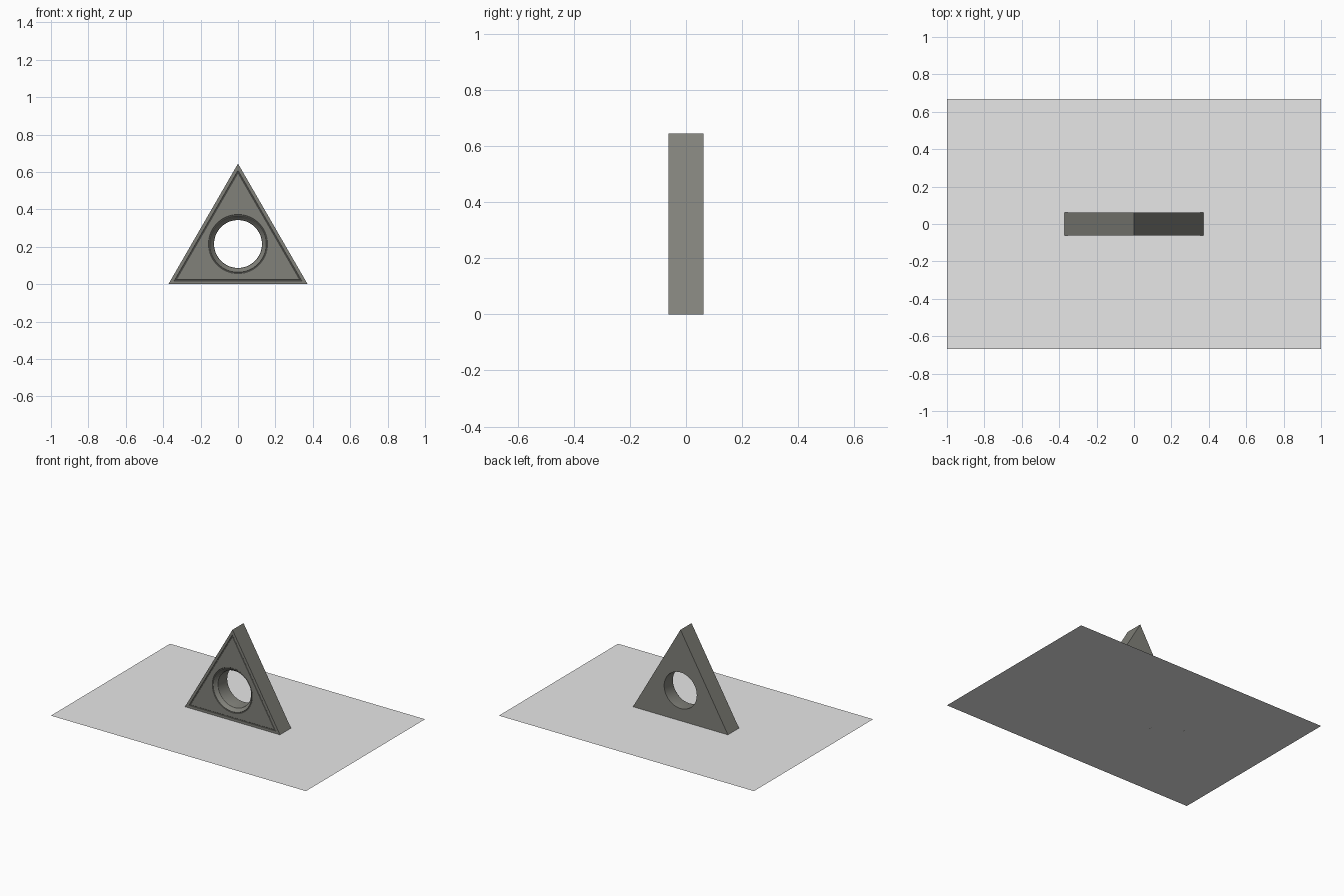
import bpy, bmesh, math

if "Cube" in bpy.data.objects:
    bpy.data.objects.remove(bpy.data.objects["Cube"])

def material(name, rgb):
    m = bpy.data.materials.new(name)
    m.diffuse_color = (*rgb, 1)
    m.use_nodes = True
    m.node_tree.nodes["Principled BSDF"].inputs["Base Color"].default_value = m.diffuse_color
    return m

stone = material("warm grey", (0.22, 0.22, 0.195))
pale = material("pale grey", (0.8, 0.8, 0.8))

def add_object(name, bm, mat):
    me = bpy.data.meshes.new(name)
    bm.to_mesh(me)
    bm.free()
    ob = bpy.data.objects.new(name, me)
    bpy.context.collection.objects.link(ob)
    me.materials.append(mat)
    return ob

# thin flat base sheet
bm = bmesh.new()
bm.faces.new([bm.verts.new(p) for p in
              [(-1, -.667, 0), (1, -.667, 0), (1, .667, 0), (-1, .667, 0)]])
add_object("base_sheet", bm, pale)

# triangular block with a round hole, lofted through closed loops
N = 72
CZ = 0.215
F, B = -0.062, 0.062

def radius(kind, size, a):
    if kind == "circle":
        return size
    # distance to the nearest side of an equilateral triangle
    d = (a + math.pi / 2) % (2 * math.pi / 3)
    d = min(d, 2 * math.pi / 3 - d)
    return size / math.cos(d)

loops = [
    ("tri", .215, B), ("tri", .215, F),                       # outer wall
    ("tri", .197, F), ("tri", .195, F + .002),                # border groove
    ("tri", .192, F + .002), ("tri", .190, F),
    ("circle", .158, F), ("circle", .156, F + .002),          # ring groove
    ("circle", .153, F + .002), ("circle", .151, F),
    ("circle", .147, F + .003), ("circle", .142, F + .012),   # rounded hole rim
    ("circle", .135, F + .019), ("circle", .130, F + .023),
    ("circle", .128, F + .030), ("circle", .128, B),          # bore
]
bm = bmesh.new()
rings = []
for kind, size, y in loops:
    ring = []
    for i in range(N):
        a = math.pi / 2 + 2 * math.pi * i / N
        r = radius(kind, size, a)
        ring.append(bm.verts.new((r * math.cos(a), y, CZ + r * math.sin(a))))
    rings.append(ring)
for r0, r1 in zip(rings, rings[1:] + rings[:1]):
    for i in range(N):
        j = (i + 1) % N
        bm.faces.new((r0[i], r0[j], r1[j], r1[i]))
bmesh.ops.recalc_face_normals(bm, faces=bm.faces)
block = add_object("triangle_block", bm, stone)
bpy.context.view_layer.objects.active = block
block.select_set(True)
bpy.ops.object.shade_smooth_by_angle(angle=math.radians(25))
